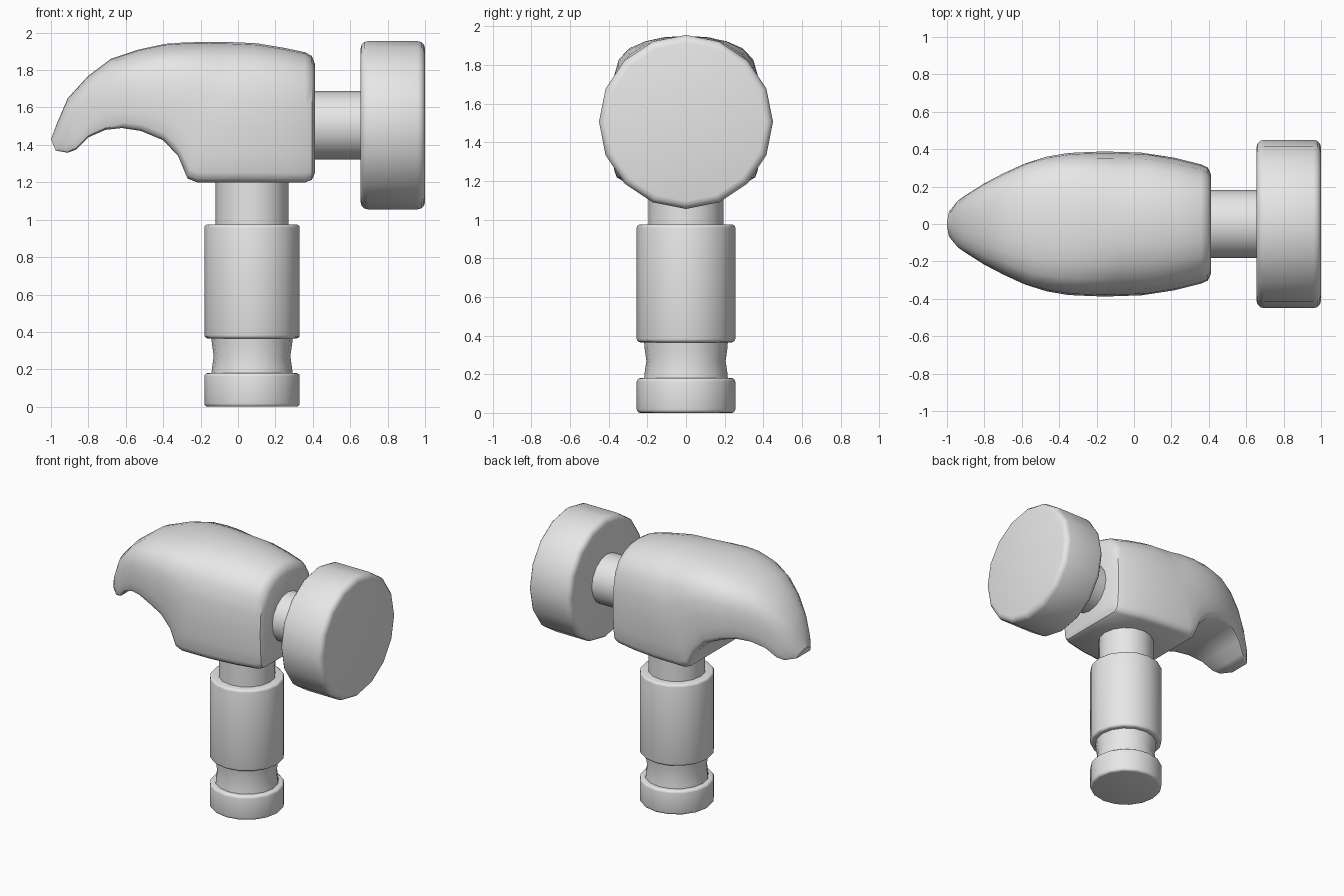
import bpy
import bmesh
import math
from mathutils import Matrix, Vector

cube = bpy.data.objects.get("Cube")
if cube:
    bpy.data.objects.remove(cube, do_unlink=True)

grey = bpy.data.materials.new("plain grey")
grey.use_nodes = True
grey.diffuse_color = (0.8, 0.8, 0.8, 1)
grey.node_tree.nodes["Principled BSDF"].inputs["Base Color"].default_value = (0.8, 0.8, 0.8, 1)


def finish(bm, name):
    """Turn a bmesh into a smooth-shaded grey object."""
    bmesh.ops.recalc_face_normals(bm, faces=bm.faces)
    mesh = bpy.data.meshes.new(name)
    bm.to_mesh(mesh)
    bm.free()
    mesh.materials.append(grey)
    obj = bpy.data.objects.new(name, mesh)
    bpy.context.collection.objects.link(obj)
    bpy.ops.object.select_all(action="DESELECT")
    obj.select_set(True)
    bpy.context.view_layer.objects.active = obj
    bpy.ops.object.shade_smooth_by_angle(angle=math.radians(40))
    return obj


def loft(bm, rings):
    """Skin closed rings of points and cap both ends."""
    loops = [[bm.verts.new(p) for p in ring] for ring in rings]
    for a, b in zip(loops, loops[1:]):
        for i in range(len(a)):
            j = (i + 1) % len(a)
            bm.faces.new((a[i], a[j], b[j], b[i]))
    bm.faces.new(loops[0])
    bm.faces.new(loops[-1])


def turned(name, profile, matrix, rounding=0.0, sides=16):
    """Lathe a (radius, height) profile, optionally rounding its rims."""
    bm = bmesh.new()
    angles = [math.tau * i / sides for i in range(sides)]
    loft(bm, [[(r * math.cos(a), r * math.sin(a), h) for a in angles] for r, h in profile])
    bmesh.ops.recalc_face_normals(bm, faces=bm.faces)
    if rounding:
        rims = [e for e in bm.edges if e.calc_face_angle() > math.radians(60)]
        bmesh.ops.bevel(bm, geom=rims, offset=rounding, segments=3, profile=0.5, affect="EDGES")
    bm.transform(matrix)
    return finish(bm, name)


# Handle, stacked upwards
upright = Matrix.Translation((0.075, 0, 0))
turned("handle_pommel", [(0.255, 0), (0.255, 0.18)], upright, 0.018)
turned("handle_groove", [(0.217, 0.17), (0.215, 0.2), (0.205, 0.27), (0.215, 0.34), (0.217, 0.38)], upright)
turned("handle_grip", [(0.255, 0.365), (0.255, 0.975)], upright, 0.018)
turned("handle_neck", [(0.195, 0.96), (0.195, 1.22)], upright)

# Striking face and its neck, lying along x
sideways = Matrix.Translation((0, 0, 1.505)) @ Matrix.Rotation(math.pi / 2, 4, "Y")
turned("striker_neck", [(0.182, 0.39), (0.182, 0.67)], sideways)
turned("striker", [(0.45, 0.655), (0.45, 1.0)], sideways, 0.04)

# Head: each station joins a top point (x, z) to a bottom point (x, z)
stations = [
    (-1.0, 1.43, -0.975, 1.37), (-0.97, 1.51, -0.91, 1.358), (-0.91, 1.65, -0.865, 1.375),
    (-0.8, 1.77, -0.8, 1.44), (-0.68, 1.86, -0.71, 1.48), (-0.53, 1.91, -0.62, 1.49),
    (-0.39, 1.94, -0.52, 1.475), (-0.28, 1.948, -0.4, 1.425), (-0.16, 1.95, -0.32, 1.34),
    (-0.07, 1.95, -0.27, 1.22), (0, 1.948, -0.22, 1.2), (0.1, 1.943, 0, 1.2),
    (0.24, 1.92, 0.2, 1.2), (0.36, 1.895, 0.36, 1.2), (0.395, 1.875, 0.395, 1.213),
    (0.412, 1.83, 0.412, 1.25),
]
# Half width of the head along x
plan = [(-1, 0.02), (-0.99, 0.065), (-0.95, 0.12), (-0.82, 0.207), (-0.7, 0.27), (-0.525, 0.35),
        (-0.35, 0.38), (-0.16, 0.388), (0.08, 0.38), (0.24, 0.35), (0.36, 0.318), (0.395, 0.302),
        (0.412, 0.265)]
# Cross-section from crown to underside: (share of half width, share of depth)
section = [(0, 0), (0.3, 0.012), (0.55, 0.05), (0.77, 0.12), (0.91, 0.23), (0.98, 0.4), (1, 0.6),
           (0.985, 0.8), (0.96, 0.93), (0.93, 0.975), (0.85, 1), (0, 1)]


def half_width(x):
    for (x0, w0), (x1, w1) in zip(plan, plan[1:]):
        if x <= x1:
            return w0 + (w1 - w0) * (x - x0) / (x1 - x0)
    return plan[-1][1]


rings = []
for top_x, top_z, low_x, low_z in stations:
    top, low = Vector((top_x, 0, top_z)), Vector((low_x, 0, low_z))
    side = []
    for share, depth in section:
        point = top.lerp(low, depth)
        point.y = share * half_width(point.x)
        side.append(point)
    mirrored = [Vector((p.x, -p.y, p.z)) for p in reversed(side[1:-1])]
    rings.append(side + mirrored)
bm = bmesh.new()
loft(bm, rings)
finish(bm, "claw_head")
